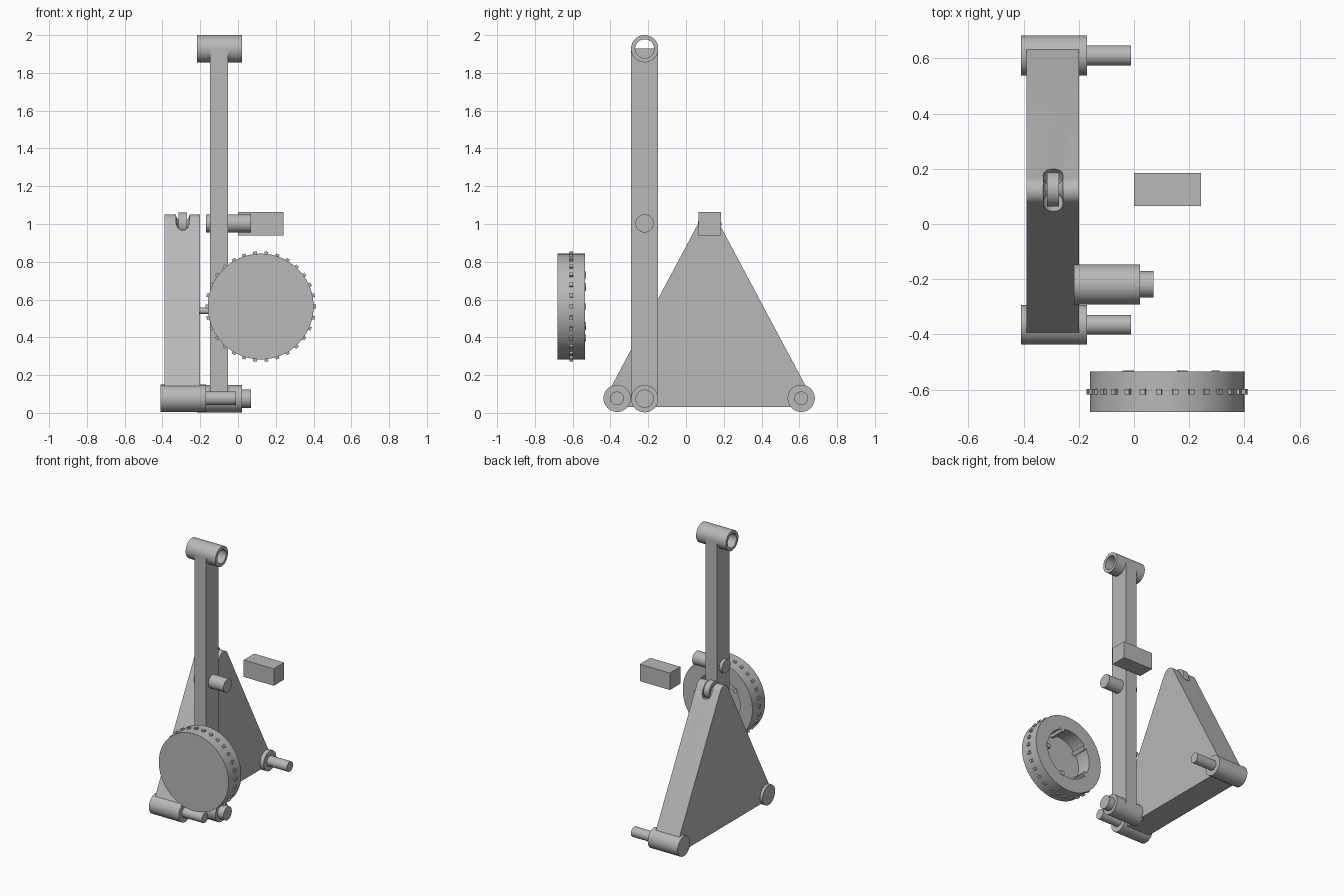
import bpy, bmesh
from math import pi, sin, cos, radians
from mathutils import Matrix, Vector

if "Cube" in bpy.data.objects:
    bpy.data.objects.remove(bpy.data.objects["Cube"], do_unlink=True)

grey = bpy.data.materials.new("plain_grey")
grey.use_nodes = True
colour = (0.48, 0.48, 0.48, 1)
grey.diffuse_color = colour
next(n for n in grey.node_tree.nodes if n.type == 'BSDF_PRINCIPLED').inputs["Base Color"].default_value = colour


def finish(bm, name, smooth=True):
    bmesh.ops.recalc_face_normals(bm, faces=bm.faces)
    mesh = bpy.data.meshes.new(name)
    bm.to_mesh(mesh)
    bm.free()
    ob = bpy.data.objects.new(name, mesh)
    bpy.context.collection.objects.link(ob)
    mesh.materials.append(grey)
    if smooth:
        smooth_object(ob)
    return ob


def smooth_object(ob):
    bpy.ops.object.select_all(action='DESELECT')
    ob.select_set(True)
    bpy.context.view_layer.objects.active = ob
    bpy.ops.object.shade_smooth_by_angle(angle=radians(30))


def box(name, low, high):
    low, high = Vector(low), Vector(high)
    bm = bmesh.new()
    bmesh.ops.create_cube(bm, size=1, matrix=Matrix.Translation((low + high) / 2)
                          @ Matrix.Diagonal((*(high - low), 1)))
    return finish(bm, name, False)


def lathe(name, profile, centre, axis='X', closed=False, steps=64):
    """Revolve (along, radius) points about an axis through the centre."""
    bm = bmesh.new()
    verts = [bm.verts.new((a, 0, r)) for a, r in profile]
    pairs = list(zip(verts, verts[1:])) + ([(verts[-1], verts[0])] if closed else [])
    edges = [bm.edges.new(p) for p in pairs]
    bmesh.ops.spin(bm, geom=verts + edges, cent=(0, 0, 0), axis=(1, 0, 0),
                   angle=2 * pi, steps=steps, use_merge=True)
    bmesh.ops.remove_doubles(bm, verts=bm.verts, dist=1e-5)
    if axis == 'Y':
        bm.transform(Matrix.Rotation(pi / 2, 4, 'Z'))
    bm.transform(Matrix.Translation(centre))
    return finish(bm, name)


def rod(name, x0, x1, radius, y, z):
    return lathe(name, [(x0, 0), (x0, radius), (x1, radius), (x1, 0)], (0, y, z))


def tube(name, x0, x1, outer, inner, y, z):
    return lathe(name, [(x0, inner), (x0, outer), (x1, outer), (x1, inner)],
                 (0, y, z), closed=True)


# Triangular base plate with rounded corners
corners = [(0.61, 0.08, -90, 28), (0.12, 1.0, 28, 152), (-0.37, 0.08, 152, 270)]
bm = bmesh.new()
outline = []
for y, z, start, end in corners:
    for i in range(13):
        a = radians(start + (end - start) * i / 12)
        outline.append(bm.verts.new((-0.39, y + 0.05 * cos(a), z + 0.05 * sin(a))))
face = bm.faces.new(outline)
side = bmesh.ops.extrude_face_region(bm, geom=[face])["geom"]
bmesh.ops.translate(bm, vec=(0.19, 0, 0),
                    verts=[v for v in side if isinstance(v, bmesh.types.BMVert)])
plate = finish(bm, "base_plate", False)

# Round groove cut around the tip of the plate
tip = (-0.293, 0.125, 1.0)
ring = [(0.036 * cos(i * pi / 8), 0.05 + 0.036 * sin(i * pi / 8)) for i in range(16)]
cutter = lathe("groove_cutter", ring, tip, closed=True, steps=48)
cutter.hide_render = True
mod = plate.modifiers.new("groove", 'BOOLEAN')
mod.operation, mod.object, mod.solver = 'DIFFERENCE', cutter, 'EXACT'
bpy.ops.object.select_all(action='DESELECT')
plate.select_set(True)
bpy.context.view_layer.objects.active = plate
bpy.ops.object.modifier_apply(modifier=mod.name)
bpy.data.objects.remove(cutter, do_unlink=True)
smooth_object(plate)
tube("tip_link", tip[0] - 0.022, tip[0] + 0.022, 0.062, 0.038, tip[1], tip[2])

# Bosses and pins at the two lower corners
for label, y in (("front", -0.365), ("back", 0.61)):
    rod(label + "_boss", -0.41, -0.17, 0.072, y, 0.077)
    rod(label + "_pin", -0.18, -0.01, 0.036, y, 0.077)

# Upright arm with its pivots
arm_y = -0.219
box("arm", (-0.147, arm_y - 0.072, 0.075), (-0.052, arm_y + 0.072, 1.928))
tube("arm_top_sleeve", -0.217, 0.022, 0.072, 0.05, arm_y, 1.928)
rod("arm_bottom_boss", -0.217, 0.022, 0.072, arm_y, 0.075)
rod("arm_bottom_pin", 0.01, 0.07, 0.048, arm_y, 0.075)
rod("arm_middle_pin", -0.17, 0.07, 0.048, arm_y, 1.003)
rod("arm_side_peg", -0.207, -0.14, 0.017, arm_y, 0.54)

# Loose block
box("block", (0, 0.065, 0.94), (0.242, 0.185, 1.063))

# Wheel: closed at the front, recessed at the back
hub = (0.12, 0, 0.563)
lathe("wheel", [(-0.68, 0), (-0.68, 0.28), (-0.534, 0.28), (-0.534, 0.18),
                (-0.645, 0.18), (-0.645, 0)], hub, axis='Y', steps=96)


def blocks_around(name, count, radius, size, y):
    bm = bmesh.new()
    for i in range(count):
        m = (Matrix.Translation(hub) @ Matrix.Rotation(-2 * pi * i / count, 4, 'Y')
             @ Matrix.Translation((radius, y, 0)) @ Matrix.Diagonal((*size, 1)))
        bmesh.ops.create_cube(bm, size=1, matrix=m)
    return finish(bm, name, False)


blocks_around("wheel_studs", 30, 0.28, (0.024, 0.02, 0.02), -0.607)
blocks_around("wheel_keys", 5, 0.175, (0.03, 0.146, 0.03), -0.603)
